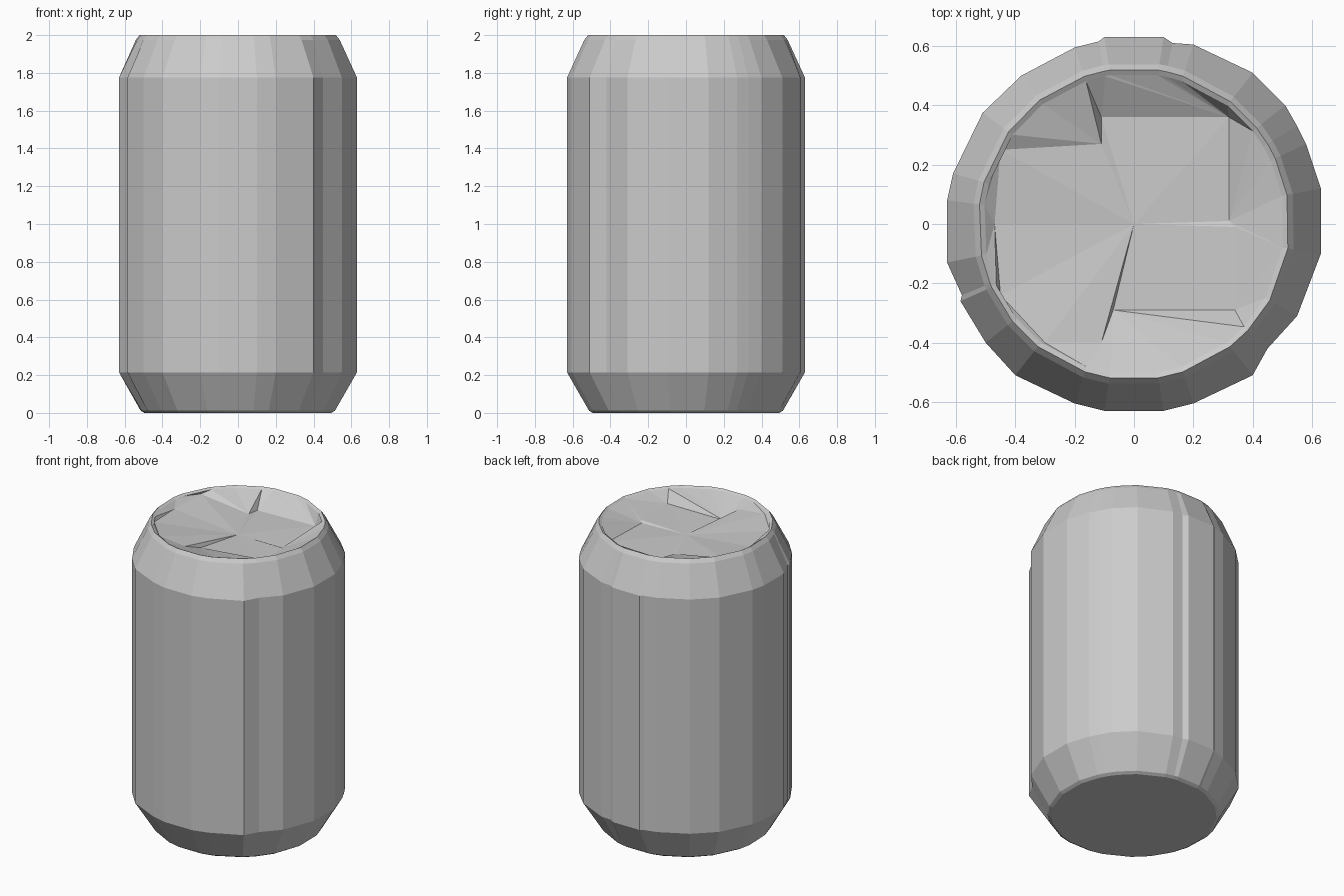
import bpy
import bmesh
from math import atan2, cos, sin, tau

cube = bpy.data.objects.get("Cube")
if cube:
    bpy.data.objects.remove(cube, do_unlink=True)

metal = bpy.data.materials.new("grey metal")
metal.use_nodes = True
colour = (0.6, 0.6, 0.6, 1)
metal.diffuse_color = colour
metal.node_tree.nodes["Principled BSDF"].inputs["Base Color"].default_value = colour


def angle(p):
    return atan2(p[1], p[0]) % tau


def circle(bm, angles, radius, z):
    return [bm.verts.new((radius * cos(a), radius * sin(a), z)) for a in angles]


def skin(bm, lower, upper):
    # Quads between two rings with the same number of points
    for i in range(len(lower)):
        j = (i + 1) % len(lower)
        bm.faces.new((lower[i], lower[j], upper[j], upper[i]))


def zipper(bm, outer, inner):
    # Triangles between two rings of different counts, matched by angle
    o = [angle(v.co) for v in outer] + [tau + angle(outer[0].co)]
    n = [angle(v.co) for v in inner] + [tau + angle(inner[0].co)]
    i = j = 0
    while i < len(outer) or j < len(inner):
        a, b = outer[i % len(outer)], inner[j % len(inner)]
        if j == len(inner) or (i < len(outer) and o[i + 1] <= n[j + 1]):
            i += 1
            bm.faces.new((a, outer[i % len(outer)], b))
        else:
            j += 1
            bm.faces.new((a, inner[j % len(inner)], b))


def finish(bm, name):
    mesh = bpy.data.meshes.new(name)
    bm.to_mesh(mesh)
    bm.free()
    mesh.materials.append(metal)
    bpy.context.collection.objects.link(bpy.data.objects.new(name, mesh))


# Irregular outline of the can wall, with small folds at the seams
outline = [
    (.63, .12), (.58, .27), (.55, .33), (.51, .4), (.4, .51), (.2, .605),
    (.13, .61), (.1, .63), (-.1, .63), (-.12, .615), (-.2, .595), (-.38, .5),
    (-.51, .375), (-.61, .17), (-.63, .08), (-.63, -.13), (-.58, -.24),
    (-.585, -.26), (-.5, -.4), (-.4, -.51), (-.2, -.605), (-.1, -.63),
    (.1, -.63), (.2, -.605), (.4, -.51), (.45, -.42), (.55, -.31), (.63, -.1),
]
angles = [angle(p) for p in outline]

# Can body: base, lower taper, wall, shoulder and rolled rim
bm = bmesh.new()
base = circle(bm, angles, .5, 0)
bm.faces.new(base[::-1])
foot = circle(bm, angles, .52, .012)
low = [bm.verts.new((x, y, .215)) for x, y in outline]
high = [bm.verts.new((x, y, 1.775)) for x, y in outline]
neck = circle(bm, angles, .545, 1.975)
rim = circle(bm, angles, .525, 2)
lip = circle(bm, angles, .508, 1.99)
rings = [base, foot, low, high, neck, rim, lip]
for lower, upper in zip(rings, rings[1:]):
    skin(bm, lower, upper)
finish(bm, "can_body")

# Sunken lid: crooked floor panel with sloping facets up to the rim
floor = [
    (.32, .01, 1.91), (.32, .36, 1.92), (-.11, .36, 1.91), (-.11, .27, 1.92),
    (-.45, .25, 1.97), (-.47, 0, 1.96), (-.45, -.24, 1.97), (-.3, -.4, 1.98),
    (-.11, -.4, 1.96), (-.07, -.29, 1.92), (.34, -.29, 1.92), (.34, -.01, 1.92),
]
bm = bmesh.new()
edge = circle(bm, angles, .508, 1.99)
panel = [bm.verts.new(p) for p in floor]
zipper(bm, edge, panel)
centre = bm.verts.new((0, 0, 1.915))
for a, b in zip(panel, panel[1:] + panel[:1]):
    bm.faces.new((a, b, centre))
finish(bm, "can_lid")
